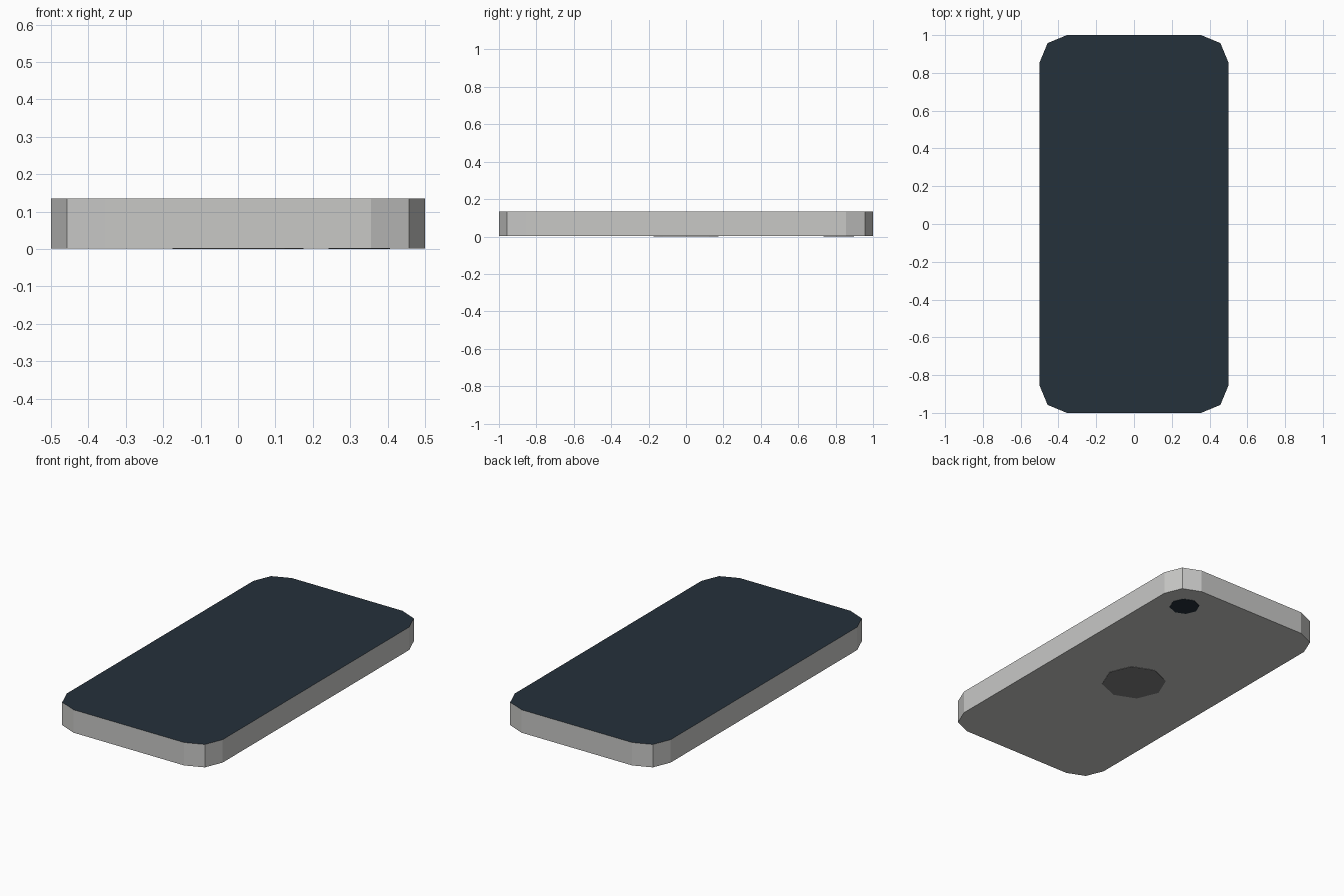
import bpy, bmesh
from mathutils import Matrix, Vector

if "Cube" in bpy.data.objects:
    bpy.data.objects.remove(bpy.data.objects["Cube"])

H = 0.135      # total thickness
PLATE = 0.002  # thickness of the back details


def srgb(r, g, b):
    lin = [(c / 255 / 12.92) if c < 11 else ((c / 255 + 0.055) / 1.055) ** 2.4 for c in (r, g, b)]
    return (*lin, 1.0)


def material(name, rgb):
    m = bpy.data.materials.new(name)
    m.diffuse_color = srgb(*rgb)
    m.use_nodes = True
    m.node_tree.nodes["Principled BSDF"].inputs["Base Color"].default_value = m.diffuse_color
    return m


def add_object(name, bm, mats):
    bmesh.ops.recalc_face_normals(bm, faces=bm.faces[:])
    me = bpy.data.meshes.new(name)
    bm.to_mesh(me)
    bm.free()
    for m in mats:
        me.materials.append(m)
    ob = bpy.data.objects.new(name, me)
    bpy.context.collection.objects.link(ob)
    return ob


silver = material("silver", (200, 200, 198))
glass = material("dark_glass", (37, 49, 59))
grey = material("mid_grey", (127, 127, 127))

# Phone body: slab with two-segment rounded corners, top face is the screen
bm = bmesh.new()
bmesh.ops.create_cube(bm, size=1)
bmesh.ops.scale(bm, vec=(1, 2, H - PLATE), verts=bm.verts[:])
bmesh.ops.translate(bm, vec=(0, 0, (H + PLATE) / 2), verts=bm.verts[:])
upright = [e for e in bm.edges if abs(e.verts[0].co.z - e.verts[1].co.z) > 0.05]
bmesh.ops.bevel(bm, geom=upright, offset=0.145, offset_type='OFFSET',
                segments=2, profile=0.5, affect='EDGES')
bm.normal_update()
for f in bm.faces:
    f.material_index = 1 if f.normal.z > 0.9 else 0
add_object("phone_body", bm, [silver, glass])


# Back details: thin eight-sided plates
def back_disc(name, x, y, r, mat):
    bm = bmesh.new()
    bmesh.ops.create_cone(bm, cap_ends=True, segments=8, radius1=r, radius2=r, depth=PLATE,
                          matrix=Matrix.Translation(Vector((x, y, PLATE / 2))))
    add_object(name, bm, [mat])


back_disc("camera_lens", 0.324, 0.817, 0.082, glass)
back_disc("back_patch", 0, 0, 0.175, grey)
